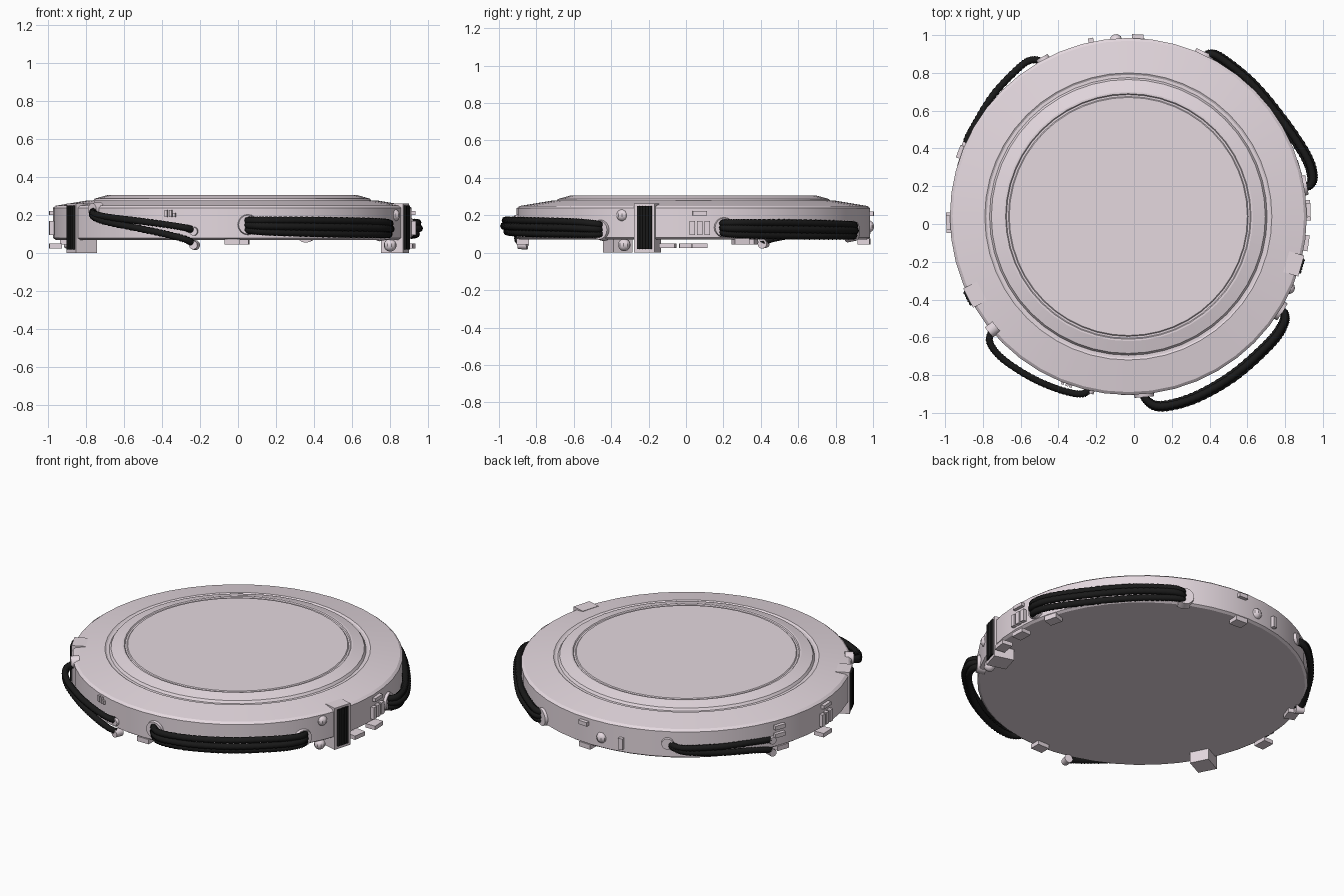
import bpy, bmesh
from math import radians, cos, sin, pi
from mathutils import Vector, Matrix

if "Cube" in bpy.data.objects:
    bpy.data.objects.remove(bpy.data.objects["Cube"])

CX, CY, R = -0.03, 0.04, 0.945


def material(name, rgb):
    m = bpy.data.materials.new(name)
    m.diffuse_color = (*rgb, 1)
    m.use_nodes = True
    m.node_tree.nodes["Principled BSDF"].inputs["Base Color"].default_value = m.diffuse_color
    return m


SHELL = material("pale_pink_shell", (0.78, 0.69, 0.74))
BLACK = material("black_rubber", (0.01, 0.01, 0.01))


def finish(bm, name, mat, smooth=None):
    bmesh.ops.recalc_face_normals(bm, faces=bm.faces)
    me = bpy.data.meshes.new(name)
    bm.to_mesh(me)
    bm.free()
    ob = bpy.data.objects.new(name, me)
    bpy.context.collection.objects.link(ob)
    me.materials.append(mat)
    if smooth:
        bpy.ops.object.select_all(action='DESELECT')
        ob.select_set(True)
        bpy.context.view_layer.objects.active = ob
        bpy.ops.object.shade_smooth_by_angle(angle=radians(smooth))
    return ob


def rim(deg):
    """Frame at the disc centre with +x pointing outward at the given angle."""
    return Matrix.Translation((CX, CY, 0)) @ Matrix.Rotation(radians(deg), 4, 'Z')


def add_box(bm, deg, r0, r1, t, w, z0, z1):
    m = rim(deg) @ Matrix.Translation(((r0 + r1) / 2, t, (z0 + z1) / 2))
    bmesh.ops.create_cube(bm, size=1, matrix=m @ Matrix.Diagonal((r1 - r0, w, z1 - z0, 1)))


def rim_box(name, deg, z0, z1, w, t=0, r0=0.90, r1=0.965):
    bm = bmesh.new()
    add_box(bm, deg, r0, r1, t, w, z0, z1)
    finish(bm, name, SHELL)


# Stepped disc body, turned from a profile
profile = [(0, .07), (.93, .07), (R, .08), (R, .238), (.93, .25), (.76, .278), (.75, .272),
           (.735, .272), (.725, .287), (.66, .305), (.65, .305), (.645, .299), (.635, .299),
           (.63, .304), (0, .304)]
bm = bmesh.new()
verts = [bm.verts.new((CX + r, CY, z)) for r, z in profile]
edges = [bm.edges.new(p) for p in zip(verts, verts[1:])]
bmesh.ops.spin(bm, geom=verts + edges, cent=(CX, CY, 0), axis=(0, 0, 1),
               angle=2 * pi, steps=48)
bmesh.ops.remove_doubles(bm, verts=bm.verts, dist=1e-4)
finish(bm, "disc_body", SHELL, 12)

# Clamps with a foot, and ribbed black bands on them
for side, deg in (("left", 207), ("right", -16)):
    bm = bmesh.new()
    add_box(bm, deg, .83, .945, 0, .115, 0, .075)
    add_box(bm, deg, .92, .952, 0, .115, 0, .262)
    add_box(bm, deg, .87, .952, 0, .115, .235, .262)
    finish(bm, side + "_clamp", SHELL)
    bm = bmesh.new()
    for i in range(5):
        m = rim(deg) @ Matrix.Translation((.953, (i - 2) * .016, .135))
        bmesh.ops.create_cone(bm, cap_ends=True, segments=8, radius1=.01, radius2=.01,
                              depth=.23, matrix=m)
    finish(bm, side + "_band", BLACK, 50)

# Small blocks around the rim
for side, deg in (("right", 2), ("left", 182)):
    rim_box(side + "_upper_block", deg, .2, .222, .075)
    for t in (-.04, 0, .04):
        rim_box(side + "_upright_block", deg, .095, .17, .028, t)
    rim_box(side + "_lower_block", deg, .025, .05, .085)
rim_box("left_side_block_a", 159, .19, .215, .07)
rim_box("left_side_block_b", 159, .14, .165, .07)
rim_box("right_low_block", -8.5, .025, .05, .085)
rim_box("back_upper_block", 87, .195, .22, .06)
rim_box("back_upright_block", 102, .1, .17, .028)
for i, t in enumerate((-.025, 0, .02)):
    rim_box("front_tab", 250, .19, .227 - .015 * (i > 1), .016, t, r1=.956)
for deg in (-90, 16, 87, 161):
    rim_box("under_block", deg, .045, .075, .08, r0=.88, r1=.945)

# Domed studs
for deg, z, r in ((-24, .2, .93), (-24, .042, .91), (94, .14, .935)):
    bm = bmesh.new()
    m = rim(deg) @ Matrix.Translation((r, 0, z))
    bmesh.ops.create_uvsphere(bm, u_segments=10, v_segments=7, radius=.034, matrix=m)
    finish(bm, "stud", SHELL, 30)


# Round sockets where the hoses enter
def socket(x, y, z, rad=.048):
    d = Vector((x - CX, y - CY, 0)).normalized()
    pos = Vector((CX, CY, z)) + d * .935
    m = Matrix.Translation(pos) @ d.to_track_quat('Z', 'Y').to_matrix().to_4x4()
    bm = bmesh.new()
    bmesh.ops.create_cone(bm, cap_ends=True, segments=16, radius1=rad, radius2=rad * .85,
                          depth=.05, matrix=m)
    finish(bm, "hose_socket", SHELL, 40)


# Ribbed hoses along a smooth path; z runs from z0 to z1
def hose(name, path, z0, z1, lift=0, out=0, rad=.021):
    p = [Vector(path[0])] + [Vector(q) for q in path] + [Vector(path[-1])]
    pts, steps, n = [], 14, len(path) - 1
    for i in range(n):
        a, b, c, d = p[i:i + 4]
        for k in range(steps + (i == n - 1)):
            t = k / steps
            q = .5 * (2 * b + (c - a) * t + (2 * a - 5 * b + 4 * c - d) * t * t
                      + (3 * b - a - 3 * c + d) * t ** 3)
            u = (i + t) / n
            bow = sin(pi * u)
            q += (q - Vector((CX, CY))).normalized() * out * bow
            pts.append((q.x, q.y, z0 + (z1 - z0) * u + lift * (.6 + .4 * bow)))
    cu = bpy.data.curves.new(name, 'CURVE')
    cu.dimensions = '3D'
    cu.bevel_depth = rad
    cu.bevel_resolution = 2
    cu.use_fill_caps = True
    sp = cu.splines.new('POLY')
    sp.points.add(len(pts) - 1)
    for i, q in enumerate(pts):
        sp.points[i].co = (*q, 1)
        sp.points[i].radius = 1 if i % 2 else .85
    cu.materials.append(BLACK)
    bpy.context.collection.objects.link(bpy.data.objects.new(name, cu))


# Three-hose bundles at front right and back right
front = [(.05, -.87), (.06, -.925), (.14, -.965), (.32, -.92), (.53, -.8), (.72, -.63),
         (.79, -.53), (.795, -.47), (.76, -.45)]
back = [(.36, .87), (.4, .9), (.47, .87), (.63, .735), (.79, .54), (.91, .36), (.945, .25),
        (.925, .2), (.88, .2)]
for name, path, z0, z1 in (("front_right_hose", front, .15, .122),
                           ("back_right_hose", back, .115, .135)):
    for lift, out in ((.034, 0), (0, .012), (-.034, -.012)):
        hose(name, path, z0, z1, lift, out)
    socket(*path[0], z0, .06)
    socket(*path[-1], z1, .06)

# Diverging hose pairs at front left and back left
fleft = [(-.74, -.55), (-.765, -.62), (-.7, -.71), (-.55, -.81), (-.4, -.875), (-.28, -.9),
         (-.23, -.87)]
bleft = [(-.47, .85), (-.53, .87), (-.6, .835), (-.74, .69), (-.84, .53), (-.885, .44),
         (-.87, .41)]
for name, path, z0, ends in (("front_left_hose", fleft, .23, (.115, .042)),
                             ("back_left_hose", bleft, .165, (.125, .048))):
    for z1 in ends:
        hose(name, path, z0, z1, rad=.02)
        socket(*path[-1], z1, .026)
    socket(*path[0], z0, .04)
